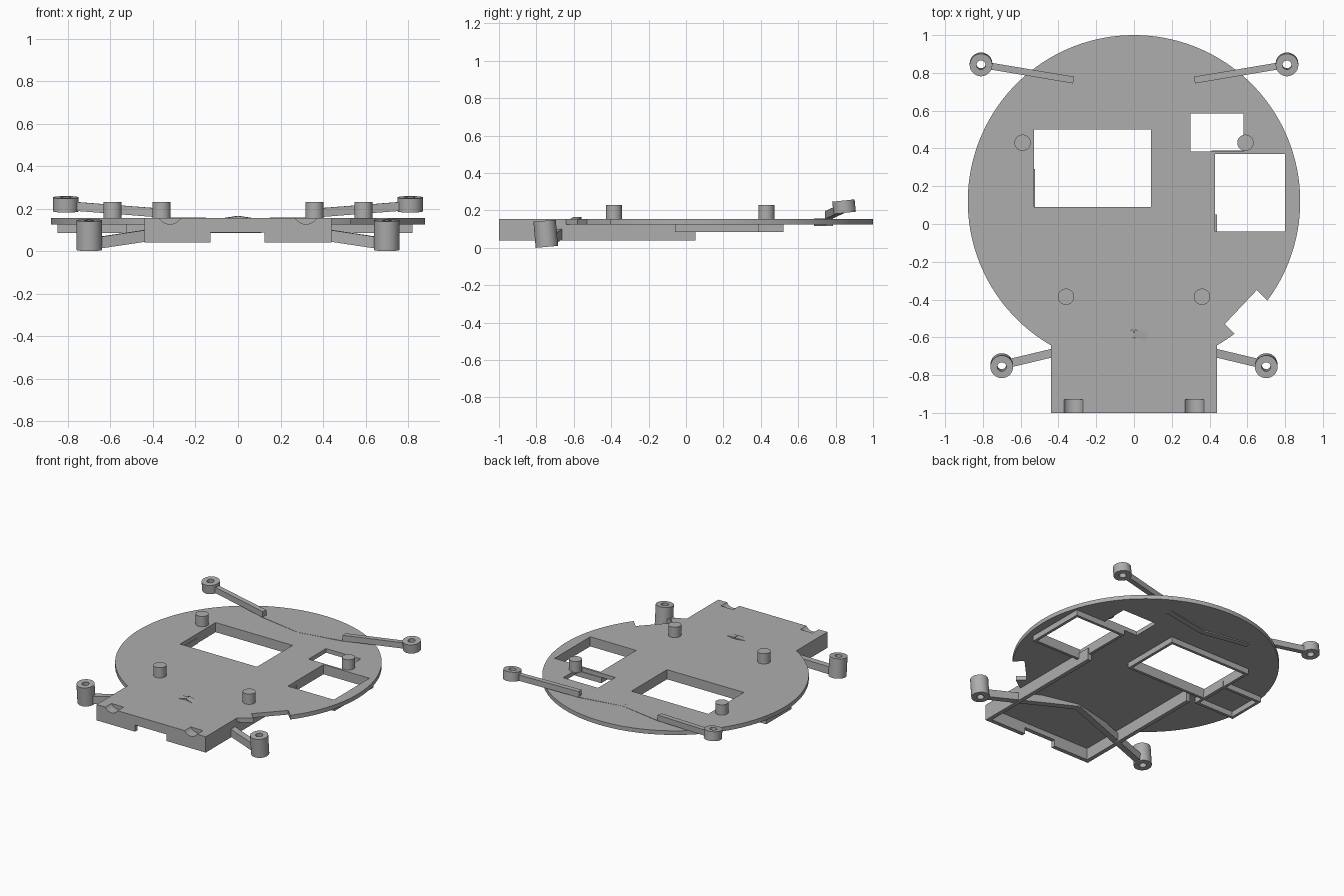
import bpy, bmesh, math
from mathutils import Vector

cube = bpy.data.objects.get("Cube")
if cube:
    bpy.data.objects.remove(cube, do_unlink=True)

grey = bpy.data.materials.new("plain grey")
grey.use_nodes = True
GREY = (0.42, 0.42, 0.42, 1)
grey.diffuse_color = GREY
grey.node_tree.nodes["Principled BSDF"].inputs["Base Color"].default_value = GREY

TOP, UNDER = 0.155, 0.125      # deck surfaces
WALL, RIM = 0.04, 0.085        # lower edges of walls and window rims
R, CY, HALF = 0.88, 0.12, 0.44


def finish(bm, name, smooth=False):
    bmesh.ops.recalc_face_normals(bm, faces=bm.faces)
    me = bpy.data.meshes.new(name)
    bm.to_mesh(me)
    bm.free()
    ob = bpy.data.objects.new(name, me)
    bpy.context.collection.objects.link(ob)
    me.materials.append(grey)
    if smooth:
        bpy.ops.object.select_all(action='DESELECT')
        ob.select_set(True)
        bpy.context.view_layer.objects.active = ob
        bpy.ops.object.shade_smooth_by_angle(angle=math.radians(30))
    return ob


def prism(name, outline, z0, z1, smooth=False):
    bm = bmesh.new()
    face = bm.faces.new([bm.verts.new((x, y, z0)) for x, y in outline])
    ext = bmesh.ops.extrude_face_region(bm, geom=[face])
    verts = [g for g in ext["geom"] if isinstance(g, bmesh.types.BMVert)]
    bmesh.ops.translate(bm, verts=verts, vec=(0, 0, z1 - z0))
    return finish(bm, name, smooth)


def box(name, x0, x1, y0, y1, z0, z1):
    return prism(name, [(x0, y0), (x1, y0), (x1, y1), (x0, y1)], z0, z1)


def circle(r, n=40):
    return [(r * math.cos(2 * math.pi * i / n), r * math.sin(2 * math.pi * i / n)) for i in range(n)]


def cut(target, cutter):
    mod = target.modifiers.new("cut", 'BOOLEAN')
    mod.operation, mod.solver, mod.object = 'DIFFERENCE', 'EXACT', cutter
    cutter.hide_render = True
    cutter.hide_set(True)


def frame(name, x0, x1, y0, y1, t=0.02):
    # four strips hanging below the deck around an opening
    box(name + "_front", x0 - t, x1 + t, y0 - t, y0, RIM, UNDER)
    box(name + "_back", x0 - t, x1 + t, y1, y1 + t, RIM, UNDER)
    box(name + "_right", x0 - t, x0, y0, y1, RIM, UNDER)
    box(name + "_left", x1, x1 + t, y0, y1, RIM, UNDER)


def bar(name, p, q, w, h):
    # straight arm with upright sides between two centre points
    p, q = Vector(p), Vector(q)
    side = (q - p).cross(Vector((0, 0, 1))).normalized() * w / 2
    up = Vector((0, 0, h / 2))
    bm = bmesh.new()
    a, b = [[bm.verts.new(c + s * side + u * up) for s, u in ((-1, -1), (1, -1), (1, 1), (-1, 1))]
            for c in (p, q)]
    bm.faces.new(a)
    bm.faces.new(b)
    for i in range(4):
        j = (i + 1) % 4
        bm.faces.new((a[i], a[j], b[j], b[i]))
    return finish(bm, name)


def ring(name, loc, r, hole, h, tilt):
    bm = bmesh.new()
    loops = [[bm.verts.new((x, y, z)) for x, y in circle(rad)]
             for rad, z in ((r, -h / 2), (r, h / 2), (hole, h / 2), (hole, -h / 2))]
    n = len(loops[0])
    for k in range(4):
        a, b = loops[k], loops[(k + 1) % 4]
        for i in range(n):
            j = (i + 1) % n
            bm.faces.new((a[i], a[j], b[j], b[i]))
    ob = finish(bm, name, True)
    ob.location = loc
    ob.rotation_euler.x = math.radians(tilt)
    return ob


# Round deck with square front tongue
STEPS = 150
outline = [(R * math.cos(math.radians(-60 + 300 * i / STEPS)),
            CY + R * math.sin(math.radians(-60 + 300 * i / STEPS))) for i in range(STEPS + 1)]
outline += [(-HALF, -1), (HALF, -1)]
deck = prism("deck", outline, UNDER, TOP, True)

# Windows and the slanted edge notch
windows = {"main_window": (-0.53, 0.09, 0.09, 0.50),
           "side_window": (0.43, 0.80, -0.04, 0.37),
           "small_window": (0.30, 0.58, 0.385, 0.585)}
for name, (x0, x1, y0, y1) in windows.items():
    cut(deck, box(name + "_cutter", x0, x1, y0, y1, 0, 0.3))
cut(deck, prism("notch_cutter", [(0.48, -0.53), (0.68, -0.73), (0.85, -0.55), (0.65, -0.35)], 0, 0.3))

# Rims under the windows and the closed side bay
frame("main_rim", *windows["main_window"])
frame("side_rim", *windows["side_window"])
frame("bay_rim", -0.83, -0.545, 0.02, 0.27)

# Skirt walls under the tongue
T = 0.03
for label, s in (("left", 1), ("right", -1)):
    xs = sorted((s * HALF, s * (HALF - T)))
    box(label + "_wall", *xs, -1, 0.05, WALL, UNDER)
front = box("front_wall", -HALF + T, HALF - T, -1, -1 + T, WALL, UNDER)
cut(front, box("cable_gap_cutter", -0.13, 0.125, -1.1, -0.9, 0, 0.088))

for label, s in (("left", 1), ("right", -1)):
    # Rounded pocket in the front edge
    pocket = prism(label + "_pocket_cutter", circle(0.058), -0.06, 0.075)
    pocket.rotation_euler.x = math.radians(90)
    pocket.location = (s * 0.32, -0.99, 0.185)
    cut(deck, pocket)

    # Pegs on the deck
    for end, x, y in (("back", 0.59, 0.43), ("front", 0.36, -0.385)):
        peg = prism(f"{label}_{end}_peg", circle(0.043), TOP - 0.01, 0.23, True)
        peg.location = (s * x, y, 0)

    # Front mounting arm and tall ring
    bar(label + "_front_arm", (0, -0.58, 0.138), (s * 0.65, -0.735, 0.04), 0.045, 0.055)
    ring(label + "_front_ring", (s * 0.70, -0.75, 0.075), 0.06, 0.024, 0.14, 5)

    # Back mounting arm: flush inner part, raised outer part, short ring
    bar(label + "_back_arm_inner", (0, 0.705, 0.136), (s * 0.34, 0.765, 0.138), 0.04, 0.04)
    bar(label + "_back_arm_outer", (s * 0.32, 0.762, 0.176), (s * 0.76, 0.836, 0.21), 0.036, 0.042)
    ring(label + "_back_ring", (s * 0.81, 0.845, 0.22), 0.06, 0.024, 0.066, 6)
